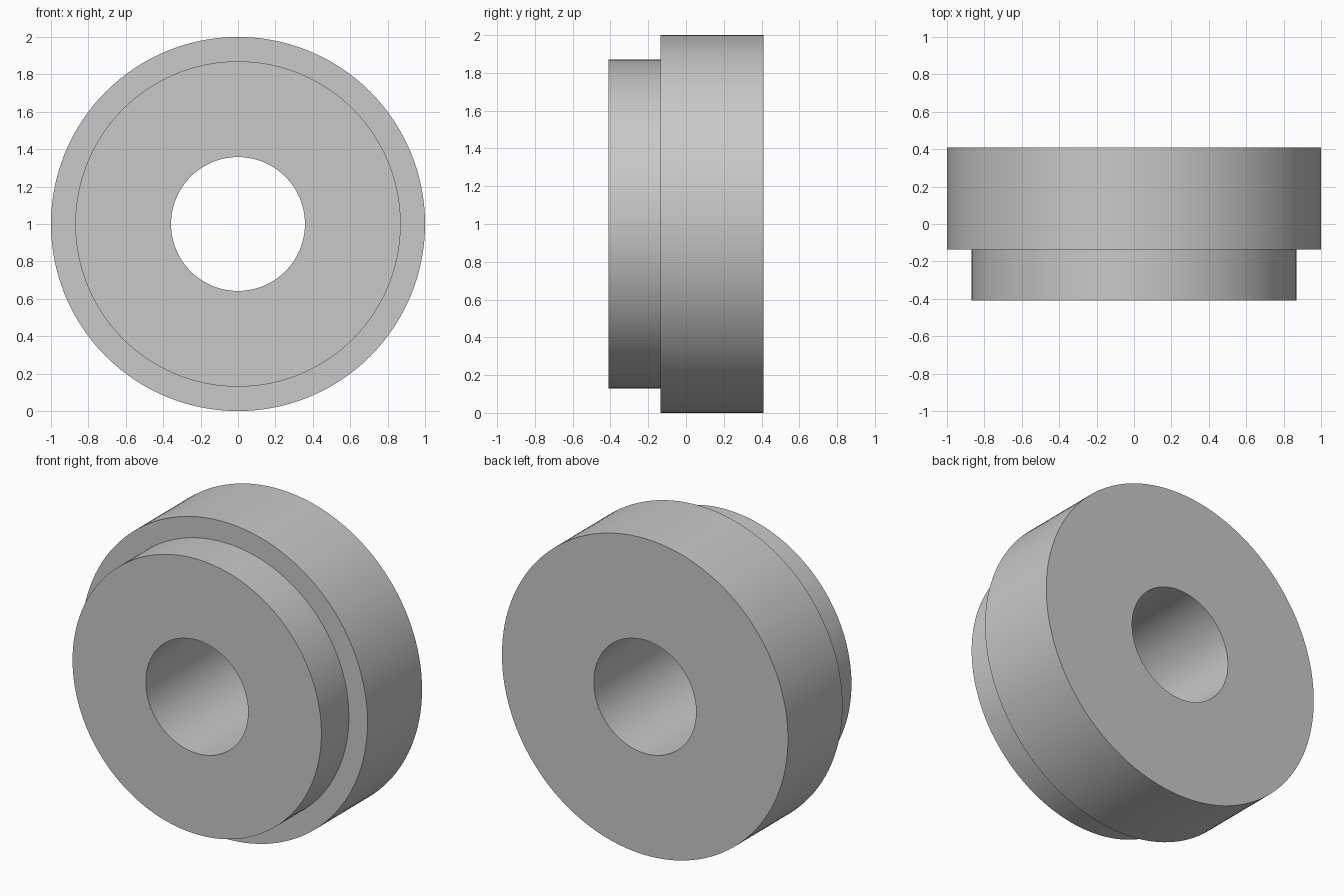
import bpy
import bmesh
from math import pi, sin, cos, radians

default_cube = bpy.data.objects.get("Cube")
if default_cube:
    bpy.data.objects.remove(default_cube, do_unlink=True)

# Plain grey material
grey = bpy.data.materials.new("plain grey")
grey.use_nodes = True
colour = (0.58, 0.58, 0.58, 1)
grey.diffuse_color = colour
grey.node_tree.nodes["Principled BSDF"].inputs["Base Color"].default_value = colour

SEGMENTS = 128
HALF_DEPTH = 0.41
STEP_Y = -0.135
OUTER, SHOULDER, BORE = 1.0, 0.87, 0.358

# Closed (radius, y) cross-section of the stepped ring
profile = [
    (BORE, -HALF_DEPTH), (SHOULDER, -HALF_DEPTH), (SHOULDER, STEP_Y),
    (OUTER, STEP_Y), (OUTER, HALF_DEPTH), (BORE, HALF_DEPTH),
]

# Revolve the cross-section around the y axis
bm = bmesh.new()
rings = []
for i in range(SEGMENTS):
    a = 2 * pi * i / SEGMENTS
    rings.append([bm.verts.new((r * cos(a), y, r * sin(a))) for r, y in profile])
for i, ring in enumerate(rings):
    following = rings[(i + 1) % SEGMENTS]
    for j in range(len(profile)):
        k = (j + 1) % len(profile)
        bm.faces.new((ring[j], ring[k], following[k], following[j]))
bmesh.ops.recalc_face_normals(bm, faces=bm.faces)

mesh = bpy.data.meshes.new("stepped_bushing")
bm.to_mesh(mesh)
bm.free()
mesh.materials.append(grey)

bushing = bpy.data.objects.new("stepped_bushing", mesh)
bushing.location.z = OUTER
bpy.context.collection.objects.link(bushing)

# Smooth round walls, sharp rims
bpy.ops.object.select_all(action="DESELECT")
bushing.select_set(True)
bpy.context.view_layer.objects.active = bushing
bpy.ops.object.shade_smooth_by_angle(angle=radians(30))
